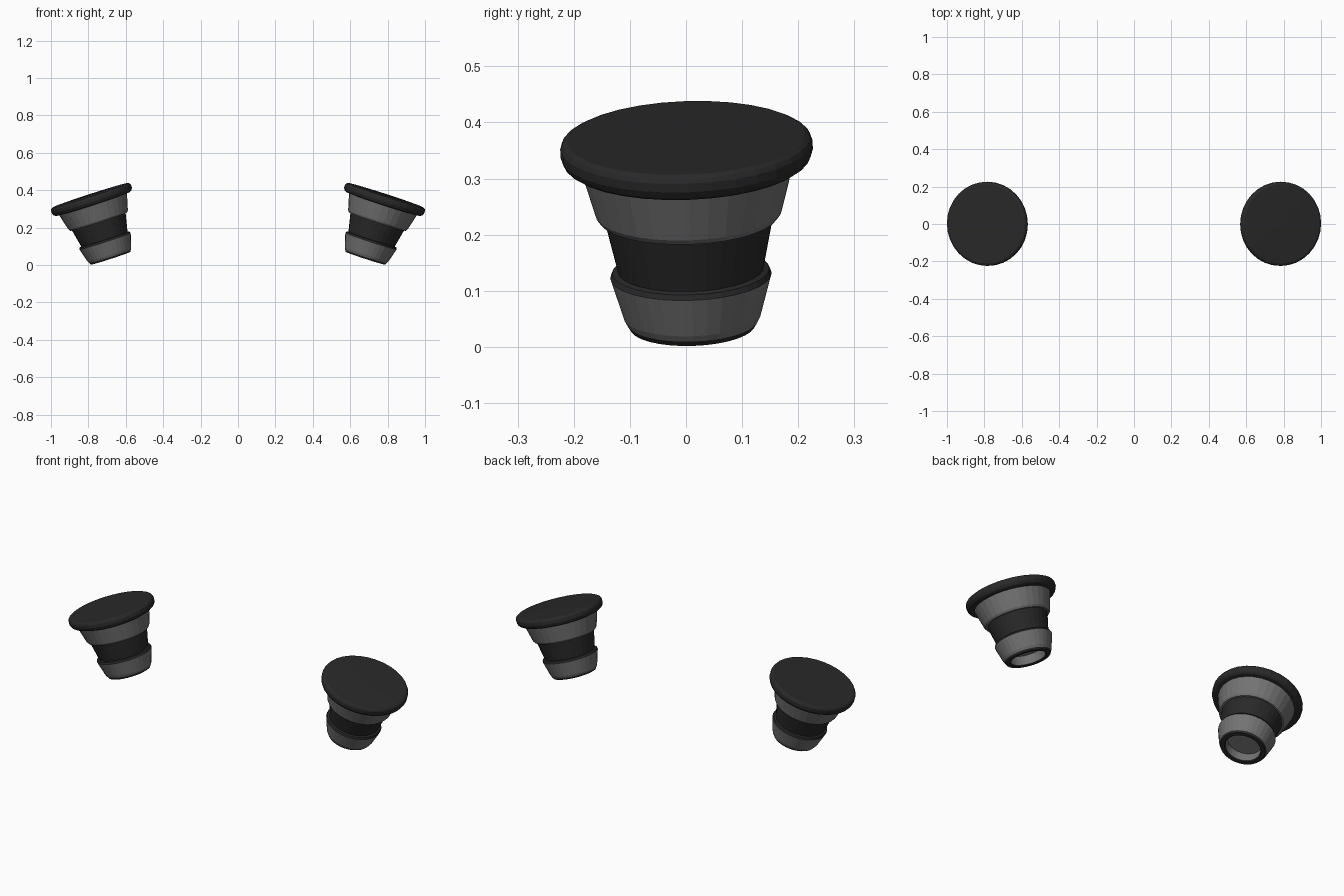
import bpy, bmesh
from math import radians, sin, cos, tau
from mathutils import Matrix

if "Cube" in bpy.data.objects:
    bpy.data.objects.remove(bpy.data.objects["Cube"])

SIDES = 32


def material(name, value):
    m = bpy.data.materials.new(name)
    m.diffuse_color = (value, value, value, 1)
    m.use_nodes = True
    m.node_tree.nodes["Principled BSDF"].inputs["Base Color"].default_value = m.diffuse_color
    return m


BLACK = material("black_rubber", 0.022)
GREY = material("grey_plastic", 0.17)

# Seat of the plug: tilted outwards, with a slight lean to the front
PLACE = (Matrix.Translation((0.681, 0.012, 0.036))
         @ Matrix.Rotation(radians(2), 4, 'X')
         @ Matrix.Rotation(radians(18), 4, 'Y'))


def lathe(name, profile, mat, side):
    """Revolve (radius, height) points about the plug axis; side is +1 or -1."""
    bm = bmesh.new()
    rings = [[bm.verts.new((r * cos(tau * i / SIDES), r * sin(tau * i / SIDES), h))
              for i in range(SIDES)] for r, h in profile]
    for a, b in zip(rings, rings[1:]):
        for i in range(SIDES):
            j = (i + 1) % SIDES
            bm.faces.new((a[i], a[j], b[j], b[i]))
    bmesh.ops.remove_doubles(bm, verts=bm.verts, dist=1e-5)
    bm.transform(PLACE)
    if side < 0:
        bm.transform(Matrix.Scale(-1, 4, (1, 0, 0)))
        bmesh.ops.reverse_faces(bm, faces=bm.faces)
    mesh = bpy.data.meshes.new(name)
    bm.to_mesh(mesh)
    bm.free()
    mesh.materials.append(mat)
    bpy.context.collection.objects.link(bpy.data.objects.new(name, mesh))


# Profiles run outwards-facing from the bottom of each part to its top
PARTS = {
    "bottom_recess": (GREY, [(0, 0.05), (0.088, 0.05), (0.088, 0.004)][::1]),
    "bottom_rim": (BLACK, [(0.088, 0.004), (0.092, 0), (0.111, 0), (0.117, 0.010)]),
    "lower_collar": (GREY, [(0.117, 0.010), (0.123, 0.022), (0.144, 0.096)]),
    "core": (BLACK, [(0.144, 0.096), (0.140, 0.105), (0.130, 0.108),
                     (0.151, 0.206)]),
    "upper_collar": (GREY, [(0.151, 0.206), (0.160, 0.206), (0.167, 0.216),
                            (0.191, 0.305)]),
    "cap": (BLACK, [(0.191, 0.305), (0.210, 0.306), (0.219, 0.312), (0.225, 0.325),
                    (0.225, 0.341), (0.221, 0.349), (0.212, 0.354), (0, 0.356)]),
}

for side, label in ((1, "right"), (-1, "left")):
    for part, (mat, profile) in PARTS.items():
        lathe(f"{label}_{part}", profile, mat, side)
